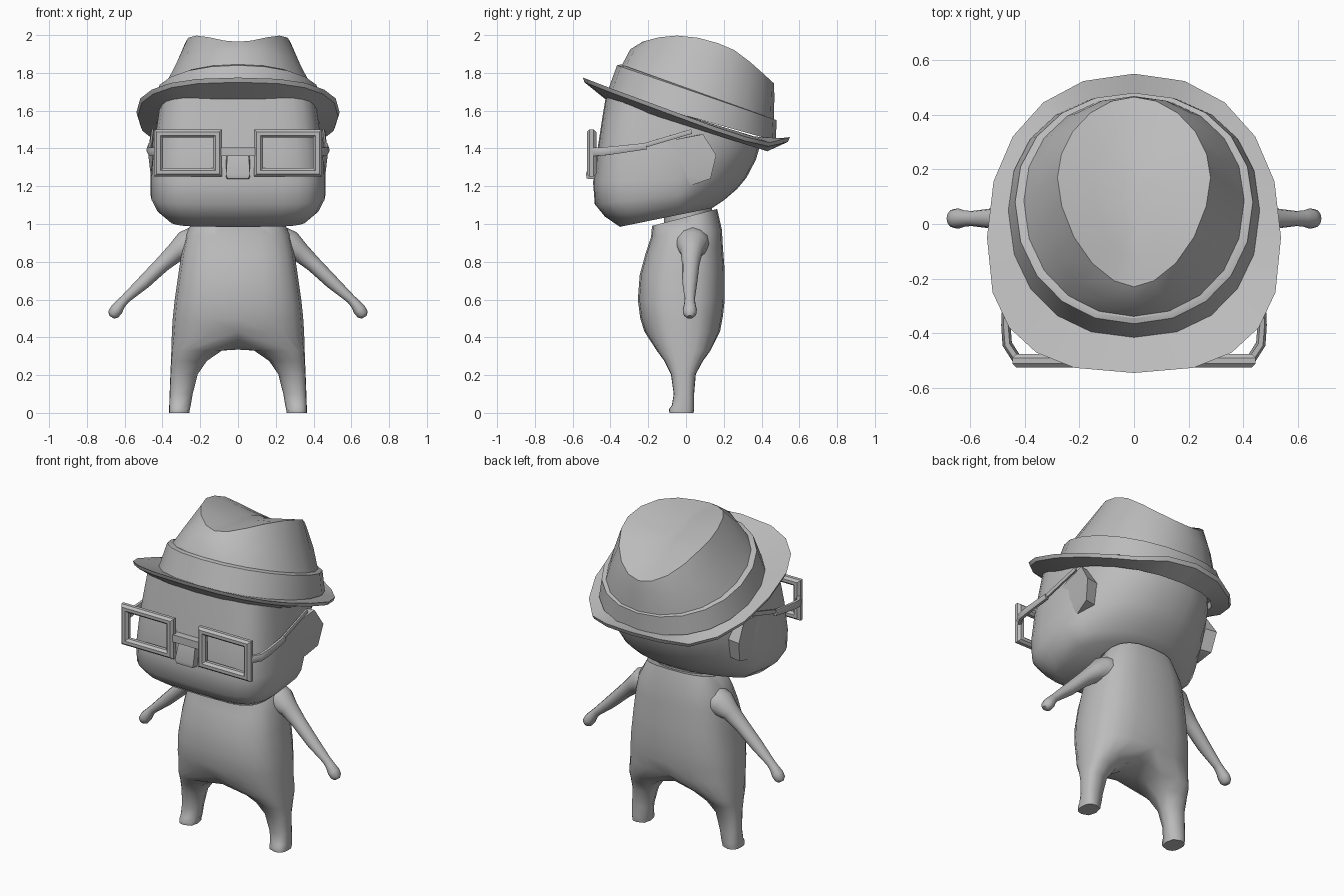
import bpy, bmesh, math
from mathutils import Vector

grey = bpy.data.materials.new("plain_grey")
grey.diffuse_color = (0.5, 0.5, 0.5, 1)


def finish(name, bm, angle=40):
    bmesh.ops.recalc_face_normals(bm, faces=bm.faces)
    me = bpy.data.meshes.new(name)
    bm.to_mesh(me)
    bm.free()
    me.materials.append(grey)
    me.shade_smooth()
    me.set_sharp_from_angle(angle=math.radians(angle))
    ob = bpy.data.objects.new(name, me)
    bpy.context.collection.objects.link(ob)
    return ob


def bridge(bm, a, b):
    for j in range(len(a)):
        k = (j + 1) % len(a)
        bm.faces.new((a[j], a[k], b[k], b[j]))


def loft(name, rings, closed=False, angle=40):
    """Skin a list of equal-length rings, capping the ends unless closed."""
    bm = bmesh.new()
    vs = [[bm.verts.new(p) for p in r] for r in rings]
    for a, b in zip(vs, vs[1:] + vs[:1] if closed else vs[1:]):
        bridge(bm, a, b)
    if not closed:
        bm.faces.new(vs[0])
        bm.faces.new(vs[-1])
    return finish(name, bm, angle)


def power(v, p):
    return math.copysign(abs(v) ** (2 / p), v)


def ring(hx, yf, zf, yb, zb, n=20, pf=2.5, pb=2.5, cy=None, z_of=None, taper=0):
    """Rounded ring: half width, front y/z, back y/z; taper narrows the back."""
    cy = (yf + yb) / 2 if cy is None else cy
    out = []
    for i in range(n):
        t = 2 * math.pi * i / n
        c, s = math.cos(t), math.sin(t)
        p = pb if s > 0 else pf
        q = power(s, p)
        y = cy + ((yb - cy) if s > 0 else (cy - yf)) * q
        z = z_of(y) if z_of else zf + (zb - zf) * (y - yf) / (yb - yf)
        out.append(Vector((hx * power(c, p) * (1 - taper * max(q, 0)), y, z)))
    return out


def curve(points):
    """Piecewise linear height along y."""
    def f(y):
        if y <= points[0][0]:
            return points[0][1]
        for (a, za), (b, zb) in zip(points, points[1:]):
            if y <= b:
                return za + (zb - za) * (y - a) / (b - a)
        return points[-1][1]
    return f


def tube(name, path, up, flat=1.0, n=10):
    """Tube through (x, y, z, radius) points; flat scales it along up."""
    pts = [Vector(p[:3]) for p in path]
    rings = []
    for i, p in enumerate(pts):
        d = (pts[min(i + 1, len(pts) - 1)] - pts[max(i - 1, 0)]).normalized()
        side = d.cross(Vector(up)).normalized()
        u = side.cross(d)
        rings.append([p + path[i][3] * (side * math.cos(a) + u * flat * math.sin(a))
                      for a in (2 * math.pi * k / n for k in range(n))])
    return loft(name, rings, angle=50)


def hull(name, points, angle=40):
    bm = bmesh.new()
    for p in points:
        bm.verts.new(p)
    bmesh.ops.convex_hull(bm, input=bm.verts)
    return finish(name, bm, angle)


# Body: torso rings from collar to hips, then the hip ring splits into two legs
bm = bmesh.new()
torso = [[bm.verts.new(p) for p in ring(*r, pf=2.7, pb=2.7)] for r in (
    (0.225, -0.18, 0.99, 0.165, 1.08), (0.275, -0.185, 0.93, 0.19, 0.97),
    (0.297, -0.215, 0.84, 0.195, 0.88), (0.315, -0.245, 0.73, 0.205, 0.75),
    (0.335, -0.255, 0.60, 0.205, 0.60), (0.345, -0.242, 0.50, 0.195, 0.51),
    (0.35, -0.22, 0.43, 0.18, 0.43))]
for a, b in zip(torso, torso[1:]):
    bridge(bm, a, b)
bm.faces.new(torso[0])
crotch = [bm.verts.new(p) for p in ((0, 0.11, 0.365), (0, -0.02, 0.335), (0, -0.15, 0.36))]
leg_angles = [math.radians(a) for a in [-90 + 18 * i for i in range(11)] + [135, 180, 225]]
for sx in (1, -1):
    loop = [torso[-1][(15 + sx * i) % 20] for i in range(11)] + crotch
    # inner x, outer x, front y, back y, z
    for a, b, yf, yb, z in (
            (0.085, 0.353, -0.155, 0.13, 0.33), (0.165, 0.355, -0.115, 0.09, 0.275),
            (0.213, 0.358, -0.08, 0.052, 0.205), (0.24, 0.362, -0.065, 0.043, 0.10),
            (0.25, 0.364, -0.075, 0.043, 0.04), (0.255, 0.364, -0.09, 0.043, 0.02),
            (0.257, 0.364, -0.088, 0.04, 0.0)):
        new = [bm.verts.new((sx * ((a + b) / 2 + (b - a) / 2 * power(math.cos(t), 2.6)),
                             (yf + yb) / 2 + (yb - yf) / 2 * power(math.sin(t), 2.6), z))
               for t in leg_angles]
        bridge(bm, loop, new)
        loop = new
    bm.faces.new(loop)
finish("body", bm, 60)

# Neck
loft("neck", [ring(0.17, -0.12, z, 0.14, z, 14, 2, 2) for z in (0.95, 1.14)])

for sx, side in ((1, "left"), (-1, "right")):
    # Arms with small rounded hands
    tube(side + "_arm", [(sx * x, y, z, r) for x, y, z, r in (
        (0.17, 0.035, 0.915, 0.075), (0.225, 0.035, 0.905, 0.083), (0.275, 0.032, 0.887, 0.078),
        (0.33, 0.03, 0.85, 0.053), (0.40, 0.025, 0.787, 0.042), (0.50, 0.02, 0.69, 0.036),
        (0.595, 0.02, 0.605, 0.025), (0.62, 0.02, 0.578, 0.027), (0.643, 0.02, 0.547, 0.034),
        (0.66, 0.02, 0.522, 0.031), (0.669, 0.02, 0.507, 0.016))], (0, 1, 0), 1.1, 12)

    # Ears: wedges that leave the cheek and end in a step at the back
    rim = ((0.43, -0.20, 1.42), (0.435, -0.18, 1.27), (0.463, 0.09, 1.475),
           (0.475, 0.16, 1.365), (0.46, 0.13, 1.24), (0.44, 0.03, 1.205))
    hull(side + "_ear", [(sx * x, y, z) for x, y, z in rim]
         + [(sx * 0.35, y - 0.02, z) for x, y, z in rim])

    # Square spectacle rims
    corners = ((-1, -1), (1, -1), (1, 1), (-1, 1))
    angles = [math.pi * (k + 0.5) / 4 for k in range(8)]
    loft(side + "_spectacle_rim", [
        [(sx * 0.265 + u * (0.156 + 0.026 * math.cos(a)), -0.5 + 0.027 * math.sin(a),
          1.376 + v * (0.103 + 0.024 * math.cos(a))) for a in angles]
        for u, v in corners], closed=True)

    # Spectacle hinge and temple arm, with a thin tip over the ear
    tube(side + "_temple", [(sx * x, y, z, r) for x, y, z, r in (
        (0.425, -0.50, 1.382, 0.018), (0.464, -0.44, 1.384, 0.018),
        (0.469, -0.37, 1.392, 0.017), (0.465, -0.21, 1.412, 0.014))], (0, 0, 1), 1.4, 6)
    tube(side + "_temple_tip", [(sx * 0.462, -0.24, 1.41, 0.010),
                                (sx * 0.452, 0.03, 1.49, 0.010)], (0, 0, 1), 1.4, 6)

# Spectacle bridge
hull("spectacle_bridge", [(x, y, z) for x in (-0.095, 0.095)
                          for y in (-0.515, -0.47) for z in (1.36, 1.405)])

# Nose wedge
hull("nose", [(sx * x, y, z) for sx in (1, -1) for x, y, z in (
    (0.055, -0.495, 1.385), (0.063, -0.53, 1.262), (0.055, -0.525, 1.24),
    (0.065, -0.42, 1.385), (0.063, -0.44, 1.235))])

# Head: square jaw and face, skull narrowing to the neck, cut off under the hat
loft("head", [ring(*r[:5], n=28, pf=4.5, pb=2.3, cy=-0.04, taper=r[5]) for r in (
    (0.37, -0.35, 0.985, 0.14, 1.085, 0.35), (0.43, -0.43, 1.04, 0.20, 1.125, 0.35),
    (0.463, -0.483, 1.105, 0.27, 1.185, 0.3), (0.464, -0.492, 1.22, 0.32, 1.245, 0.22),
    (0.453, -0.468, 1.40, 0.37, 1.34, 0.12), (0.435, -0.445, 1.55, 0.385, 1.39, 0.05),
    (0.42, -0.425, 1.672, 0.39, 1.43, 0.0))], angle=50)

# Hat brim: dished sheet, high at the front and low at the back
top_edge = curve(((-0.545, 1.775), (-0.35, 1.70), (-0.1, 1.61), (0.05, 1.55),
                  (0.3, 1.465), (0.45, 1.43), (0.55, 1.46)))
N = 20
loft("hat_brim", [
    ring(0.43, -0.39, 1.69, 0.44, 1.44, N, 2.3, 2.2, 0),
    ring(0.538, -0.545, 0, 0.55, 0, N, 2.6, 2.2, -0.05, z_of=top_edge),
    ring(0.53, -0.538, 0, 0.54, 0, N, 2.6, 2.2, -0.05, z_of=lambda y: top_edge(y) - 0.022),
    ring(0.43, -0.42, 1.655, 0.43, 1.385, N, 2.8, 2.2, -0.03)], closed=True, angle=35)

# Hat band: a raised sleeve around the crown
loft("hat_band", [
    ring(0.46, -0.42, 1.69, 0.475, 1.44, N, 2.2, 2.2, 0.05),
    ring(0.435, -0.365, 1.84, 0.48, 1.55, N, 2.1, 2.1, 0.08),
    ring(0.41, -0.345, 1.845, 0.465, 1.555, N, 2.1, 2.1, 0.08)], angle=30)

# Hat crown with a teardrop top pressed in along the middle
rim_z = curve(((-0.23, 1.965), (-0.1, 2.0), (0.0, 1.995), (0.07, 1.985),
               (0.23, 1.94), (0.35, 1.85), (0.465, 1.745)))
loft("hat_crown", [
    ring(0.41, -0.345, 1.83, 0.465, 1.54, N, 2.1, 2.1, 0.08),
    ring(0.352, -0.295, 1.925, 0.468, 1.68, N, 2.0, 2.1, 0.12),
    ring(0.28, -0.23, 0, 0.465, 0, N, 1.75, 1.9, 0.17, z_of=rim_z),
    ring(0.15, -0.13, 0, 0.36, 0, N, 1.8, 1.9, 0.15, z_of=lambda y: rim_z(y) - 0.035),
    ring(0.04, -0.02, 0, 0.22, 0, N, 2, 2, 0.12, z_of=lambda y: rim_z(y) - 0.055)], angle=30)
